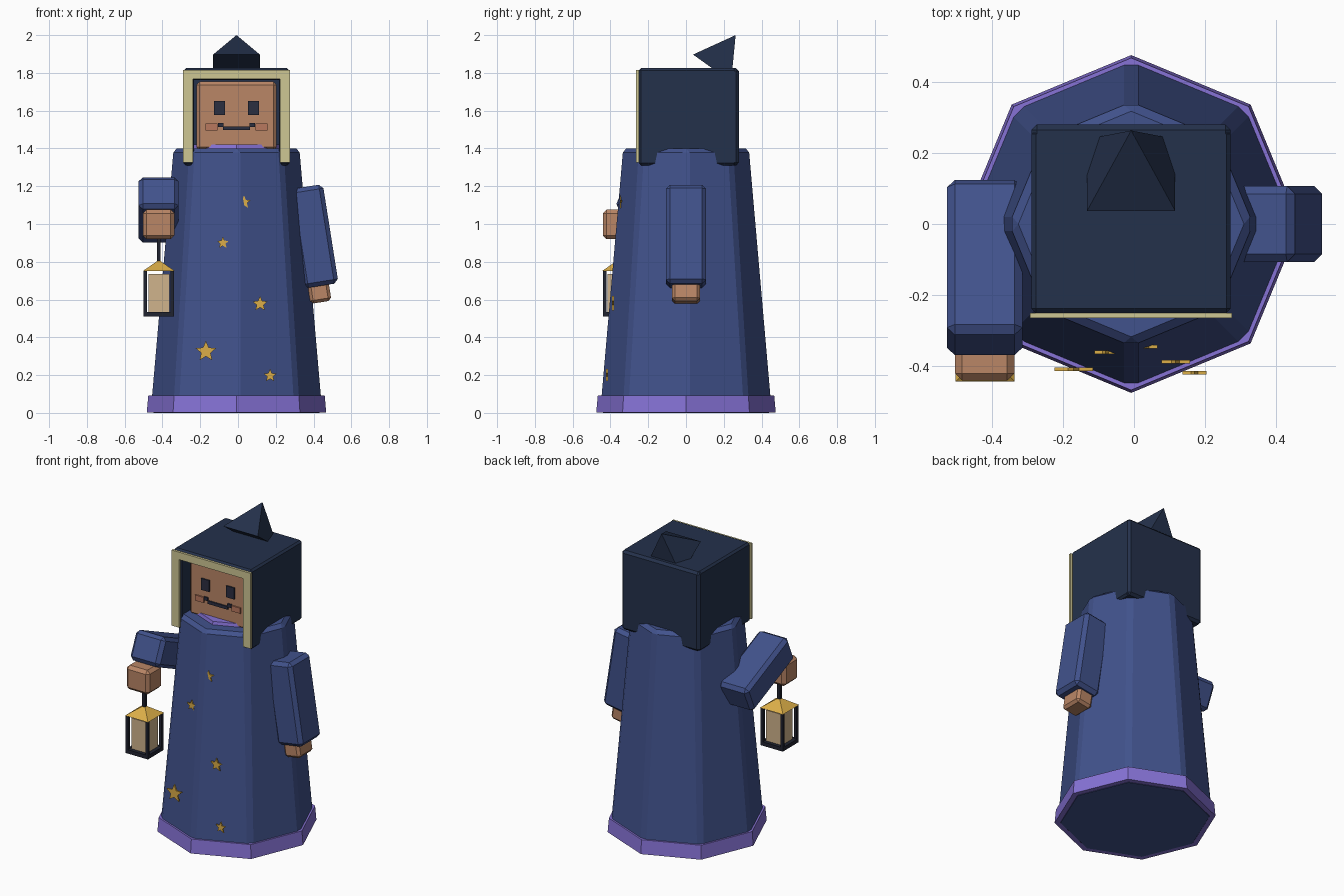
import bpy, bmesh, math
from mathutils import Matrix, Vector

if "Cube" in bpy.data.objects:
    bpy.data.objects.remove(bpy.data.objects["Cube"])

CX = -0.008  # body centre line


def lin(c):
    c /= 255
    return c / 12.92 if c <= 0.04045 else ((c + 0.055) / 1.055) ** 2.4


def mat(name, r, g, b):
    m = bpy.data.materials.new(name)
    m.diffuse_color = (lin(r), lin(g), lin(b), 1)
    m.use_nodes = True
    m.node_tree.nodes["Principled BSDF"].inputs["Base Color"].default_value = m.diffuse_color
    return m


ROBE = mat("robe blue", 65, 82, 140)
PURPLE = mat("trim purple", 134, 114, 214)
HOOD = mat("hood navy", 36, 49, 75)
CREAM = mat("frame cream", 207, 199, 148)
SKIN = mat("skin", 186, 134, 102)
CHEEK = mat("cheek", 184, 120, 94)
INK = mat("face ink", 43, 46, 64)
IRON = mat("lantern iron", 32, 35, 48)
GOLD = mat("gold", 219, 174, 72)
GLASS = mat("lantern glass", 208, 180, 140)


def finish(name, bm, material, bevel=0.0, loc=(0, 0, 0), rot=(0, 0, 0)):
    if bevel:
        bmesh.ops.bevel(bm, geom=bm.edges[:], offset=bevel, segments=1,
                        affect='EDGES', clamp_overlap=True)
    bmesh.ops.recalc_face_normals(bm, faces=bm.faces[:])
    me = bpy.data.meshes.new(name)
    bm.to_mesh(me)
    bm.free()
    me.materials.append(material)
    ob = bpy.data.objects.new(name, me)
    ob.location = loc
    ob.rotation_euler = [math.radians(a) for a in rot]
    bpy.context.collection.objects.link(ob)
    return ob


def box(name, loc, size, material, bevel=0.0, rot=(0, 0, 0)):
    bm = bmesh.new()
    bmesh.ops.create_cube(bm, size=1, matrix=Matrix.Diagonal((*size, 1)))
    return finish(name, bm, material, bevel, loc, rot)


def span(name, x, y, z, material, bevel=0.0):
    """Box given by its min/max on each axis."""
    r = (x, y, z)
    return box(name, [(a + b) / 2 for a, b in r], [b - a for a, b in r], material, bevel)


def frustum(name, loc, sides, r1, r2, h, material, bevel=0.0, rot=(0, 0, 0), turn=0):
    """Cone or frustum whose base centre is at loc."""
    bm = bmesh.new()
    m = Matrix.Rotation(math.radians(turn), 4, 'Z') @ Matrix.Translation((0, 0, h / 2))
    bmesh.ops.create_cone(bm, cap_ends=True, segments=sides, radius1=r1,
                          radius2=r2, depth=h, matrix=m)
    bmesh.ops.remove_doubles(bm, verts=bm.verts[:], dist=1e-5)
    return finish(name, bm, material, bevel, loc, rot)


def star(name, x, y, z, r):
    bm = bmesh.new()
    pts = []
    for i in range(10):
        a = math.pi / 2 + i * math.pi / 5
        d = r if i % 2 == 0 else r * 0.45
        pts.append(bm.verts.new((d * math.cos(a), -0.005, d * math.sin(a))))
    f = bm.faces.new(pts)
    out = bmesh.ops.extrude_face_region(bm, geom=[f])
    bmesh.ops.translate(bm, vec=Vector((0, 0.0099, 0)),
                        verts=[v for v in out["geom"] if isinstance(v, bmesh.types.BMVert)])
    return finish(name, bm, GOLD, 0, (x, y, z))


# Robe, hem and collar
frustum("robe", (CX, 0, 0), 8, 0.463, 0.341, 1.4, ROBE, 0.022)
frustum("hem_trim", (CX, 0, 0.002), 8, 0.475, 0.467, 0.09, PURPLE)
frustum("collar", (CX, 0, 1.36), 8, 0.26, 0.245, 0.06, PURPLE)

# Stars on the robe
for i, (x, y, z, r) in enumerate([(0.032, -0.345, 1.115, 0.036), (-0.08, -0.36, 0.9, 0.033),
                                  (0.117, -0.387, 0.577, 0.042), (-0.17, -0.408, 0.325, 0.057),
                                  (0.17, -0.418, 0.197, 0.036)]):
    star(f"star_{i + 1}", x, y, z, r)

# Head and face plates
span("head", (CX - 0.213, CX + 0.213), (-0.19, 0.2), (1.39, 1.755), SKIN, 0.018)
for s, side in ((-1, "left"), (1, "right")):
    def plate(name, cx, z, w, h, material):
        box(f"{side}_{name}", (CX + s * cx, -0.194, z), (w, 0.0098, h), material)
    plate("eye", 0.09, 1.613, 0.058, 0.074, INK)
    plate("cheek", 0.132, 1.513, 0.062, 0.036, CHEEK)
    plate("mouth_corner", 0.084, 1.525, 0.028, 0.022, INK)
box("mouth", (CX, -0.194, 1.507), (0.145, 0.0098, 0.02), INK)

# Hood: back, top and side walls, then the cream opening frame and the peak
span("hood_back", (CX - 0.28, CX + 0.28), (0.2, 0.28), (1.31, 1.825), HOOD, 0.015)
span("hood_top", (CX - 0.28, CX + 0.28), (-0.25, 0.265), (1.762, 1.825), HOOD, 0.012)
for s, side in ((-1, "left"), (1, "right")):
    xs = sorted((CX + s * 0.226, CX + s * 0.28))
    span(f"hood_{side}", xs, (-0.25, 0.265), (1.31, 1.82), HOOD, 0.012)
    xs = sorted((CX + s * 0.23, CX + s * 0.284))
    span(f"frame_{side}", xs, (-0.265, -0.25), (1.325, 1.815), CREAM)
span("frame_top", (CX - 0.23, CX + 0.23), (-0.265, -0.25), (1.767, 1.815), CREAM)
frustum("hood_peak", (CX, 0.138, 1.825), 4, 0.124 * math.sqrt(2), 0, 0.215, HOOD,
        rot=(-35.5, 0, 0), turn=45)

# Hanging arm and hand
box("hanging_sleeve", (0.4, 0, 0.935), (0.183, 0.214, 0.53), ROBE, 0.022, (0, -9, 0))
box("hanging_hand", (0.428, 0, 0.66), (0.112, 0.15, 0.15), SKIN, 0.016, (0, -9, 0))

# Raised arm and hand
box("raised_sleeve", (-0.42, -0.1225, 1.0745), (0.212, 0.476, 0.184), ROBE, 0.022, (-24, 0, 0))
box("raised_hand", (-0.42, -0.365, 0.998), (0.167, 0.15, 0.157), SKIN, 0.02)

# Lantern
LX, LY = -0.419, -0.36
box("lantern_rod", (LX, LY, 0.86), (0.02, 0.02, 0.14), IRON)
frustum("lantern_roof", (LX, LY, 0.752), 4, 0.083 * math.sqrt(2), 0, 0.058, GOLD, turn=45)
box("lantern_base", (LX, LY, 0.522), (0.16, 0.16, 0.025), IRON)
box("lantern_glass", (LX, LY, 0.634), (0.112, 0.112, 0.2), GLASS)
for sx in (-1, 1):
    for sy in (-1, 1):
        box("lantern_post", (LX + sx * 0.071, LY + sy * 0.071, 0.643), (0.018, 0.018, 0.218), IRON)
